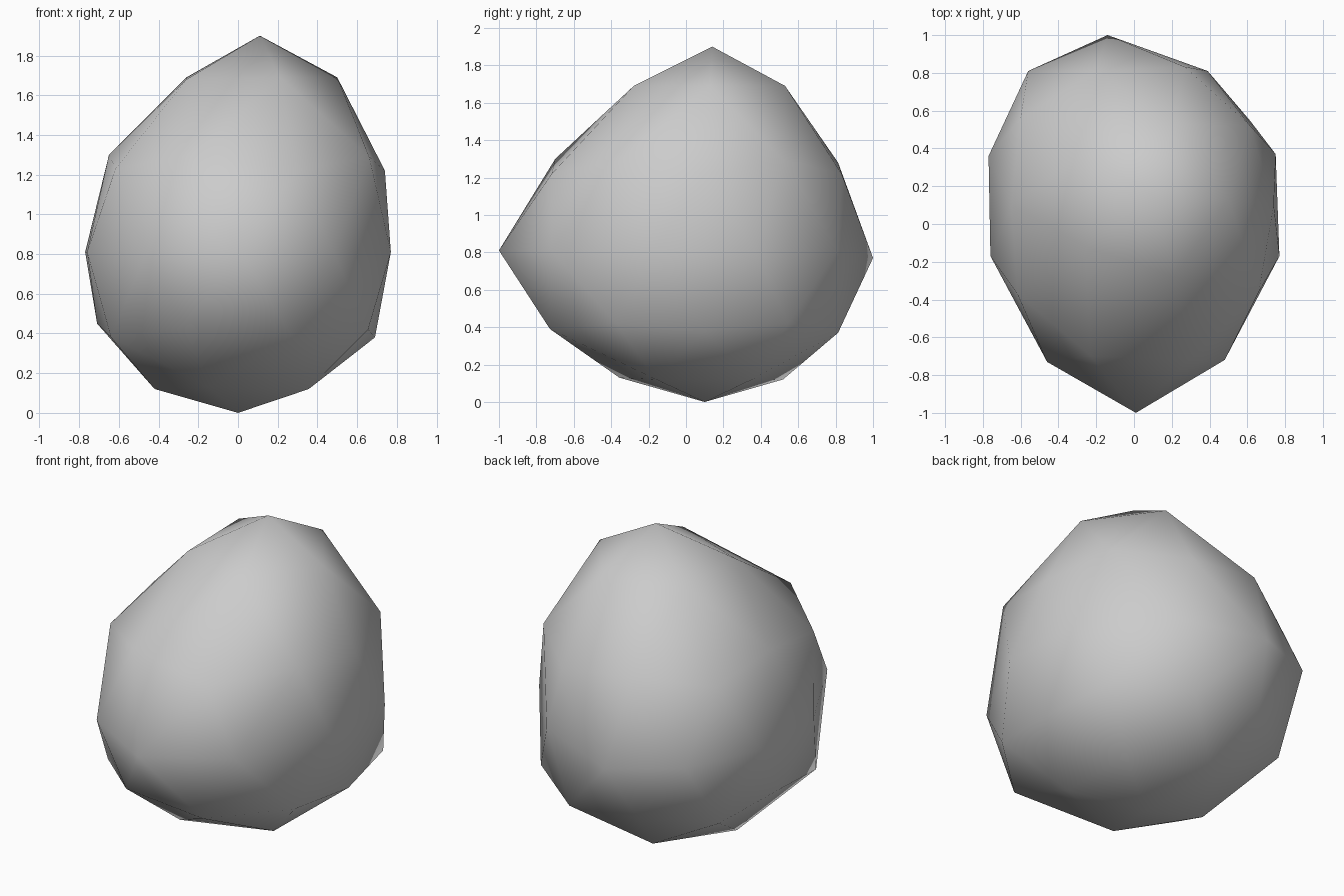
import bpy, bmesh, math

if "Cube" in bpy.data.objects:
    bpy.data.objects.remove(bpy.data.objects["Cube"])

# Ring tables. Each ring of the 42-point sphere: centre, first angle, step,
# then (radius, height) going anticlockwise from +x.
TOP_CAP = ((0.08, 0.13), 0, 72,
           [(0.42, 1.69), (0.42, 1.69), (0.42, 1.69), (0.42, 1.68), (0.43, 1.69)])
UPPER = ((0.03, 0.10), 0, 36,
         [(0.71, 1.22), (0.72, 1.29), (0.77, 1.22), (0.75, 1.28), (0.78, 1.23),
          (0.68, 1.30), (0.80, 1.23), (0.84, 1.30), (0.86, 1.22), (0.78, 1.29)])
LOWER = ((0.0, 0.10), 0, 36,
         [(0.69, 0.38), (0.76, 0.42), (0.75, 0.37), (0.75, 0.42), (0.75, 0.38),
          (0.71, 0.45), (0.79, 0.38), (0.86, 0.43), (0.87, 0.39), (0.81, 0.42)])
BOTTOM_CAP = ((0.0, 0.10), 36, 72,
              [(0.43, 0.12), (0.44, 0.12), (0.42, 0.12), (0.48, 0.13), (0.44, 0.12)])

# Widest ring, x and y as seen from the top, starting at 18 degrees
WAIST = [(0.75, 0.37), (0.39, 0.81), (-0.14, 1.0), (-0.56, 0.81), (-0.77, 0.36),
         (-0.76, -0.17), (-0.46, -0.73), (0.01, -1.0), (0.48, -0.72), (0.77, -0.17)]


def ring_point(ring, angle):
    (cx, cy), first, step, pts = ring
    i = round((angle - first) / step) % len(pts)
    a = math.radians(first + i * step)
    r, z = pts[i]
    return cx + r * math.cos(a), cy + r * math.sin(a), z


def reshape(co):
    if co.z > 0.95:
        return 0.11, 0.14, 1.90
    if co.z < -0.95:
        return 0.0, 0.10, 0.0
    angle = math.degrees(math.atan2(co.y, co.x))
    if abs(co.z) < 0.2:
        i = round((angle - 18) / 36) % 10
        return (*WAIST[i], 0.77 if i == 2 else 0.81)
    if co.z > 0:
        return ring_point(TOP_CAP if co.z > 0.7 else UPPER, angle)
    return ring_point(BOTTOM_CAP if co.z < -0.7 else LOWER, angle)


# Boulder: low-poly sphere pulled into a lopsided egg shape
bm = bmesh.new()
bmesh.ops.create_icosphere(bm, subdivisions=2, radius=1)
for v in bm.verts:
    v.co = reshape(v.co.copy())
bmesh.ops.recalc_face_normals(bm, faces=bm.faces)
for f in bm.faces:
    f.smooth = True
mesh = bpy.data.meshes.new("boulder")
bm.to_mesh(mesh)
bm.free()
boulder = bpy.data.objects.new("boulder", mesh)
bpy.context.collection.objects.link(boulder)
